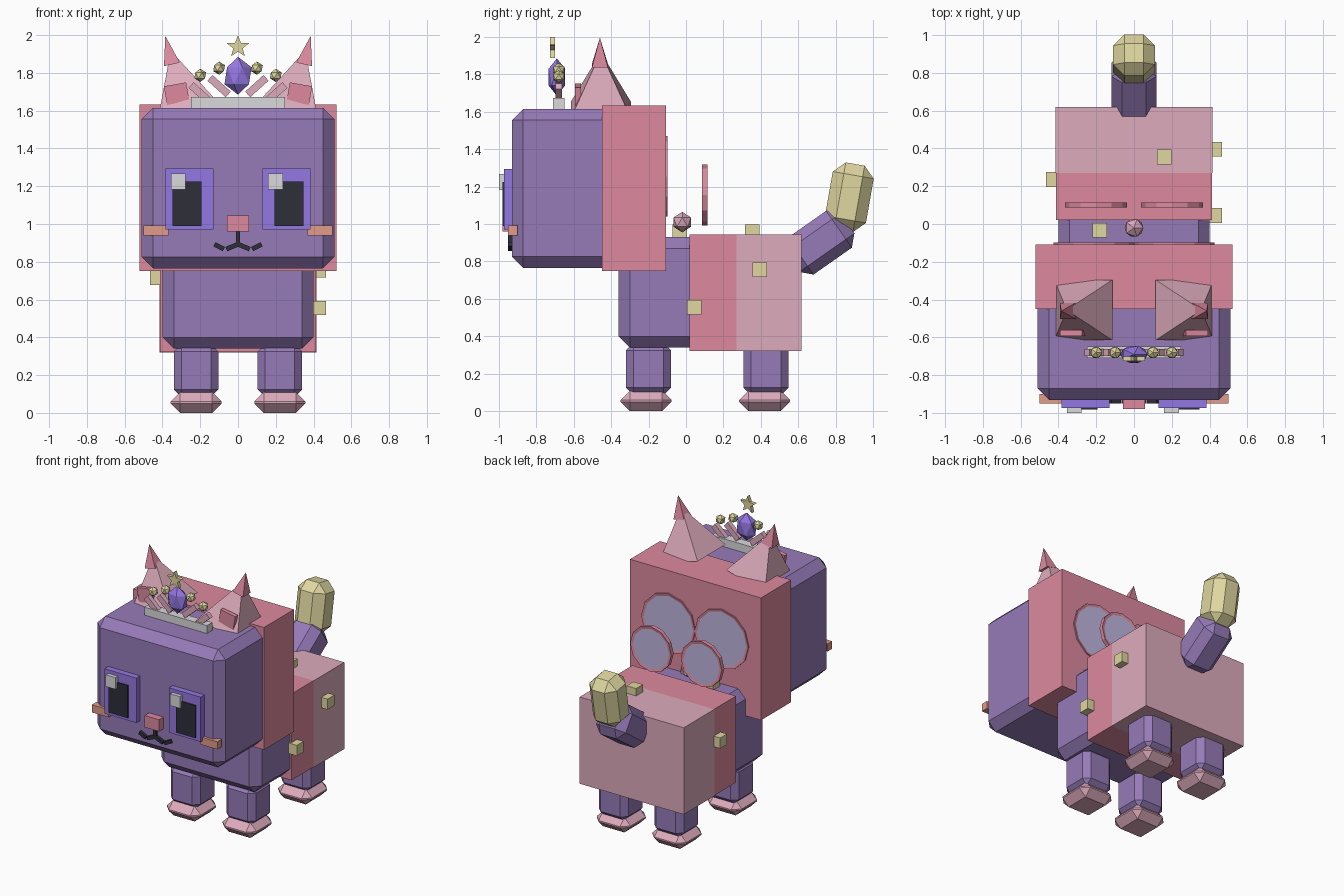
import bpy, bmesh
from math import radians, sin, cos, pi, atan2, hypot
from mathutils import Matrix, Vector

cube = bpy.data.objects.get("Cube")
if cube:
    bpy.data.objects.remove(cube, do_unlink=True)


def linear(c):
    c /= 255
    return c / 12.92 if c <= 0.04045 else ((c + 0.055) / 1.055) ** 2.4


def material(name, r, g, b):
    m = bpy.data.materials.new(name)
    m.use_nodes = True
    col = (linear(r), linear(g), linear(b), 1)
    m.diffuse_color = col
    m.node_tree.nodes["Principled BSDF"].inputs["Base Color"].default_value = col
    return m


PURPLE = material("soft purple", 150, 123, 184)
ROSE = material("rose pink", 221, 138, 159)
BLUSH = material("pale pink", 221, 171, 188)
GOLD = material("pale gold", 224, 215, 160)
VIOLET = material("bright violet", 148, 119, 226)
SILVER = material("silver", 218, 218, 220)
BLACK = material("near black", 46, 46, 58)
SALMON = material("salmon", 226, 155, 138)
LAVENDER = material("lavender", 193, 182, 224)


def finish(name, bm, mats, loc=(0, 0, 0), rot=(0, 0, 0)):
    bmesh.ops.recalc_face_normals(bm, faces=bm.faces)
    me = bpy.data.meshes.new(name)
    bm.to_mesh(me)
    bm.free()
    for m in mats:
        me.materials.append(m)
    ob = bpy.data.objects.new(name, me)
    ob.location = loc
    ob.rotation_euler = [radians(a) for a in rot]
    bpy.context.collection.objects.link(ob)
    return ob


def box(name, mat, center, size, chamfer=0, rot=(0, 0, 0)):
    bm = bmesh.new()
    bmesh.ops.create_cube(bm, size=1)
    bmesh.ops.scale(bm, vec=size, verts=bm.verts)
    ob = finish(name, bm, [mat], center, rot)
    if chamfer:
        mod = ob.modifiers.new("chamfer", 'BEVEL')
        mod.width = chamfer
        mod.segments = 1
    return ob


def span(name, mat, x, y, z, chamfer=0):
    pairs = (x, y, z)
    return box(name, mat, [(a + b) / 2 for a, b in pairs], [b - a for a, b in pairs], chamfer)


def gem(name, mat, loc, radii):
    bm = bmesh.new()
    bmesh.ops.create_icosphere(bm, subdivisions=1, radius=1)
    bmesh.ops.scale(bm, vec=radii, verts=bm.verts)
    return finish(name, bm, [mat], loc)


def pyramid(name, mat, base, half, height, tilt):
    bm = bmesh.new()
    bmesh.ops.create_cone(bm, cap_ends=True, segments=4, radius1=half * 2 ** 0.5, radius2=0,
                          depth=height, matrix=Matrix.Translation((0, 0, height / 2))
                          @ Matrix.Rotation(pi / 4, 4, 'Z'))
    return finish(name, bm, [mat], base, (0, tilt, 0))


def disc(name, loc, radius, rim, depth):
    bm = bmesh.new()
    bmesh.ops.create_cone(bm, cap_ends=True, segments=12, radius1=radius, radius2=radius,
                          depth=depth, matrix=Matrix.Rotation(pi / 2, 4, 'X'))
    caps = [f for f in bm.faces if len(f.verts) > 4]
    bmesh.ops.inset_individual(bm, faces=caps, thickness=rim, depth=-0.004)
    for f in caps:
        f.material_index = 1
    return finish(name, bm, [ROSE, LAVENDER], loc)


def stroke(name, x0, z0, x1, z1):
    angle = -atan2(z1 - z0, x1 - x0) * 180 / pi
    box(name, BLACK, ((x0 + x1) / 2, -0.935, (z0 + z1) / 2),
        (hypot(x1 - x0, z1 - z0), 0.03, 0.025), rot=(0, angle, 0))


# Head and body with their pink covers
span("head", PURPLE, (-0.51, 0.51), (-0.93, -0.13), (0.765, 1.615), 0.06)
span("head_cover", ROSE, (-0.522, 0.522), (-0.45, -0.108), (0.75, 1.632))
span("body", PURPLE, (-0.4, 0.4), (-0.36, 0.4), (0.34, 0.93), 0.06)
span("body_cover", ROSE, (-0.413, 0.413), (0.02, 0.27), (0.322, 0.945))
span("hindquarters", BLUSH, (-0.415, 0.415), (0.27, 0.618), (0.32, 0.945))

# Legs and feet
for side, s in (("right", -1), ("left", 1)):
    for end, y, fy in (("front", -0.2, -0.213), ("back", 0.428, 0.42)):
        box(f"{end}_{side}_leg", PURPLE, (s * 0.222, y, 0.225), (0.236, 0.24, 0.28), 0.04)
        box(f"{end}_{side}_foot", BLUSH, (s * 0.222, fy, 0.055), (0.27, 0.272, 0.11), 0.05)

# Tail
box("tail_base", PURPLE, (0, 0.715, 0.9), (0.236, 0.24, 0.36), 0.055, (-55, 0, 0))
box("tail_tip", GOLD, (0, 0.873, 1.143), (0.22, 0.222, 0.36), 0.06, (-10, 0, 0))

# Paired features
for side, s in (("right", -1), ("left", 1)):
    # Ears
    pyramid(f"{side}_ear", BLUSH, (s * 0.268, -0.455, 1.61), 0.16, 0.32, s * 16)
    pyramid(f"{side}_ear_tip", ROSE, (s * 0.35, -0.46, 1.845), 0.043, 0.155, s * 13)
    box(f"{side}_inner_ear", ROSE, (s * 0.325, -0.577, 1.69), (0.12, 0.03, 0.1), rot=(0, s * 10, 0))
    # Eyes
    span(f"{side}_eye", VIOLET, sorted((s * 0.13, s * 0.384)), (-0.973, -0.91), (0.97, 1.293))
    span(f"{side}_pupil", BLACK, sorted((s * 0.193, s * 0.346)), (-0.981, -0.96), (0.99, 1.225))
    hx = -0.316 if s < 0 else 0.198
    box(f"{side}_eye_shine", SILVER, (hx, -0.98, 1.225), (0.078, 0.04, 0.085))
    # Cheeks and mouth
    span(f"{side}_cheek", SALMON, sorted((s * 0.367, s * 0.5)), (-0.95, -0.9), (0.938, 0.993))
    stroke(f"{side}_mouth_inner", 0, 0.893, s * 0.062, 0.867)
    stroke(f"{side}_mouth_outer", s * 0.075, 0.867, s * 0.125, 0.893)
    # Round wings
    disc(f"{side}_large_wing", (s * 0.212, -0.112, 1.255), 0.215, 0.018, 0.026)
    disc(f"{side}_small_wing", (s * 0.202, 0.1, 1.155), 0.164, 0.02, 0.028)

box("nose", ROSE, (0, -0.945, 1.003), (0.115, 0.07, 0.085))
box("mouth_middle", BLACK, (0, -0.935, 0.925), (0.022, 0.03, 0.08))
gem("back_bead", BLUSH, (0, -0.02, 1.01), (0.055, 0.055, 0.055))

# Tiara
span("tiara_band", SILVER, (-0.25, 0.25), (-0.71, -0.648), (1.61, 1.672))
for i, z in ((-2, 1.787), (-1, 1.825), (1, 1.825), (2, 1.787)):
    s = 1 if i > 0 else -1
    box("tiara_prong", BLUSH, (i * 0.1, -0.68, z - 0.095), (0.04, 0.035, 0.13), rot=(0, s * 48, 0))
    gem("tiara_bead", GOLD, (i * 0.1, -0.68, z), (0.035, 0.035, 0.035))
gem("tiara_gem", VIOLET, (0, -0.69, 1.785), (0.08, 0.052, 0.1))

# Star
bm = bmesh.new()
pts = []
for k in range(10):
    r = 0.062 if k % 2 == 0 else 0.026
    pts.append(bm.verts.new((r * sin(k * pi / 5), -0.013, r * cos(k * pi / 5))))
face = bm.faces.new(pts)
ext = bmesh.ops.extrude_face_region(bm, geom=[face])
bmesh.ops.translate(bm, vec=Vector((0, 0.026, 0)),
                    verts=[g for g in ext["geom"] if isinstance(g, bmesh.types.BMVert)])
finish("tiara_star", bm, [GOLD], (0, -0.713, 1.938))

# Gold studs on the body
for x, y, z in ((-0.427, 0.235, 0.715), (0.427, 0.395, 0.755), (0.427, 0.045, 0.555),
                (0.16, 0.355, 0.96), (-0.182, -0.033, 0.96)):
    box("body_stud", GOLD, (x, y, z), (0.076, 0.078, 0.076))
